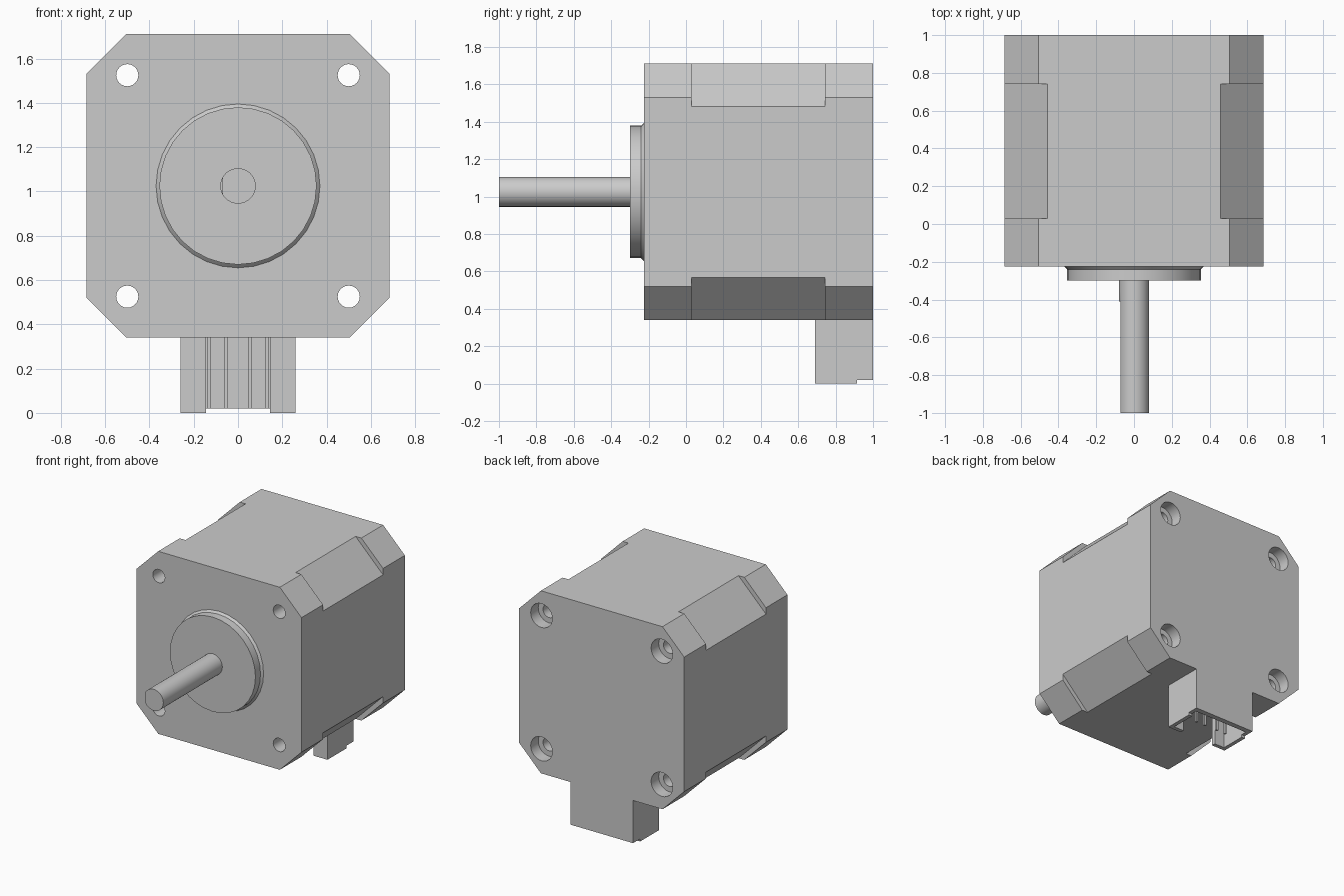
import bpy, bmesh
from math import sin, cos, tau
from mathutils import Vector

if "Cube" in bpy.data.objects:
    bpy.data.objects.remove(bpy.data.objects["Cube"])

CZ = 1.025          # height of the motor axis
HALF = 0.685        # half width of the square body


def prism(name, points, vec):
    """Closed solid made by extruding a planar outline along vec."""
    bm = bmesh.new()
    face = bm.faces.new([bm.verts.new(p) for p in points])
    res = bmesh.ops.extrude_face_region(bm, geom=[face], use_keep_orig=True)
    moved = [g for g in res["geom"] if isinstance(g, bmesh.types.BMVert)]
    bmesh.ops.translate(bm, verts=moved, vec=Vector(vec))
    return finish(name, bm)


def lathe(name, profile, sides, x=0.0, z=CZ):
    """Solid of revolution about a y-parallel axis; profile is (radius, y)."""
    bm = bmesh.new()
    rings = [[bm.verts.new((x + r * cos(tau * i / sides), y, z + r * sin(tau * i / sides)))
              for i in range(sides)] for r, y in profile]
    for a, b in zip(rings, rings[1:]):
        for i in range(sides):
            j = (i + 1) % sides
            bm.faces.new((a[i], a[j], b[j], b[i]))
    bm.faces.new(rings[0])
    bm.faces.new(rings[-1])
    return finish(name, bm)


def finish(name, bm):
    bmesh.ops.recalc_face_normals(bm, faces=bm.faces)
    mesh = bpy.data.meshes.new(name)
    bm.to_mesh(mesh)
    bm.free()
    obj = bpy.data.objects.new(name, mesh)
    bpy.context.collection.objects.link(obj)
    return obj


def box(name, x0, x1, y0, y1, z0, z1):
    return prism(name, [(x0, y0, z0), (x1, y0, z0), (x1, y1, z0), (x0, y1, z0)],
                 (0, 0, z1 - z0))


def activate(obj):
    bpy.ops.object.select_all(action='DESELECT')
    obj.select_set(True)
    bpy.context.view_layer.objects.active = obj


def cut(obj, cutter):
    cutter.hide_render = True
    mod = obj.modifiers.new("cut", 'BOOLEAN')
    mod.operation = 'DIFFERENCE'
    mod.solver = 'EXACT'
    mod.object = cutter
    activate(obj)
    bpy.ops.object.modifier_apply(modifier=mod.name)
    bpy.data.objects.remove(cutter, do_unlink=True)


def smooth(obj):
    activate(obj)
    bpy.ops.object.shade_smooth_by_angle(angle=0.5)


# Body: chamfered square block
c = 0.505
outline = [(c, HALF), (HALF, c), (HALF, -c), (c, -HALF),
           (-c, -HALF), (-HALF, -c), (-HALF, c), (-c, HALF)]
body = prism("motor_body", [(x, -0.225, CZ + z) for x, z in outline], (0, 1.225, 0))

corners = [(sx, sz) for sx in (-1, 1) for sz in (-1, 1)]
for sx, sz in corners:
    # Deeper chamfer along the middle section
    tri = [(0.442, 0.7), (0.7, 0.442), (0.7, 0.7)]
    cut(body, prism("corner_cutter", [(sx * x, 0.03, CZ + sz * z) for x, z in tri],
                    (0, 0.712, 0)))
    # Screw hole, counterbored at the back
    cut(body, lathe("hole_cutter", [(0.05, -0.4), (0.05, 0.91), (0.09, 0.91), (0.09, 1.2)],
                    24, sx * 0.5, CZ + sz * 0.5))
smooth(body)

# Round locating boss on the front, flared at its base
smooth(lathe("front_boss", [(0.355, -0.3), (0.355, -0.24), (0.37, -0.225)], 32))

# Shaft with a flat on one side
shaft = lathe("shaft", [(0.08, -1.0), (0.08, -0.3)], 32)
cut(shaft, box("flat_cutter", -0.2, -0.071, -1.2, -0.41, 0.8, 1.3))
smooth(shaft)

# Connector shell: open below, with a gap in the front wall
half_shell = [(0.145, 0.69), (0.26, 0.69), (0.26, 1.0)]
inner = [(0.23, 0.96), (0.23, 0.72), (0.145, 0.72)]
right = half_shell
left = [(-x, y) for x, y in reversed(half_shell)]
left_in = [(-x, y) for x, y in reversed(inner)]
shell = prism("connector_shell",
              [(x, y, 0) for x, y in right + left + left_in + inner], (0, 0, 0.34))
cut(shell, box("lip_cutter", -0.5, 0.5, 0.915, 1.2, -0.1, 0.02))

# Connector pins
for i, x in enumerate((-0.132, -0.055, 0.055, 0.132)):
    box(f"connector_pin_{i + 1}", x - 0.008, x + 0.008, 0.84, 0.856, 0.02, 0.34)
